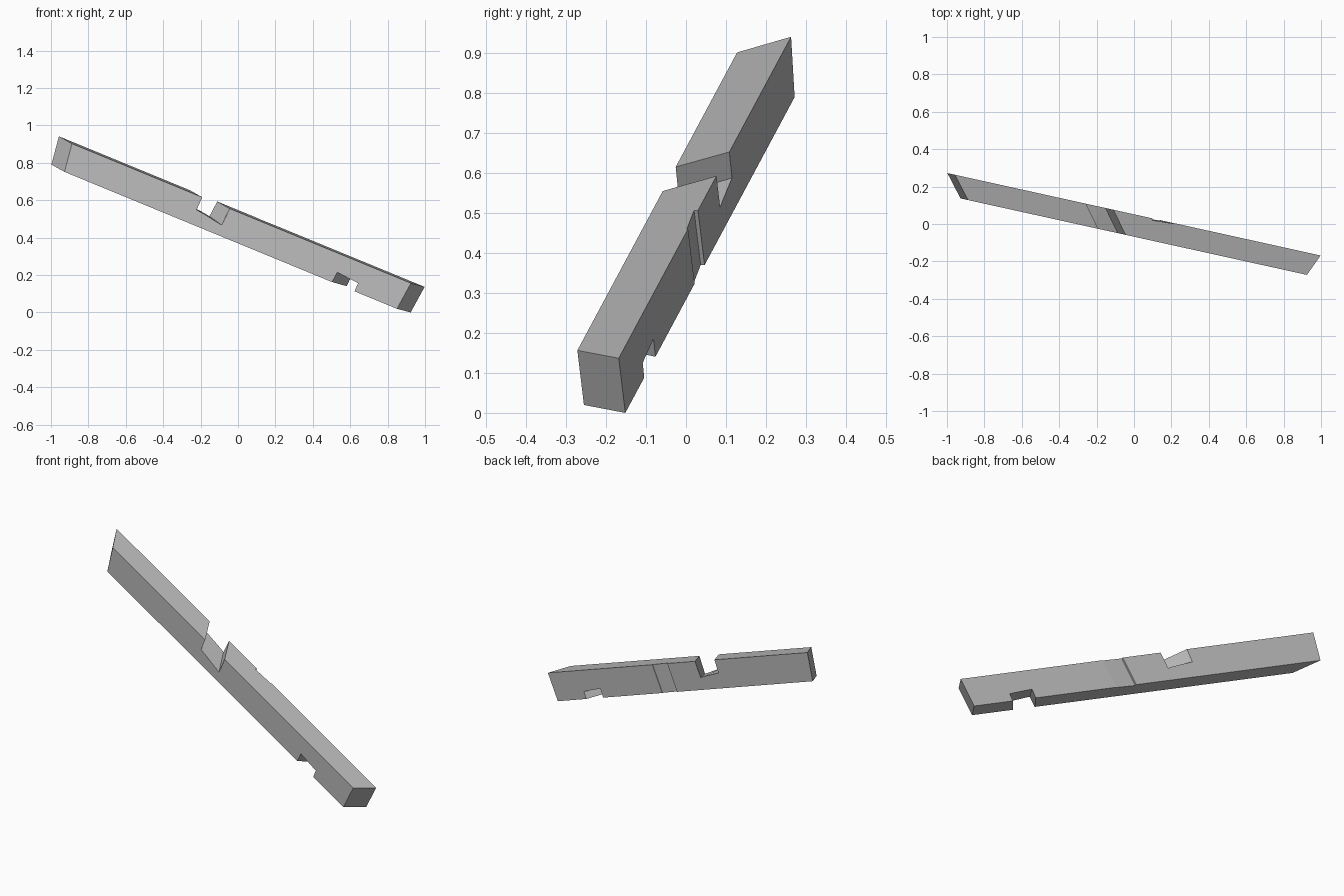
import bpy, bmesh
from mathutils import Matrix, Vector

if "Cube" in bpy.data.objects:
    bpy.data.objects.remove(bpy.data.objects["Cube"], do_unlink=True)

# Beam space: u along the length, v from front to back, t upwards
FRONT, BACK, LOW, HIGH = -0.067, 0.05, 0.3505, 0.506

grey = bpy.data.materials.new("timber_grey")
grey.use_nodes = True
grey.diffuse_color = (0.5, 0.5, 0.5, 1)
grey.node_tree.nodes["Principled BSDF"].inputs["Base Color"].default_value = (0.5, 0.5, 0.5, 1)


def make_object(name, bm):
    bmesh.ops.recalc_face_normals(bm, faces=bm.faces)
    mesh = bpy.data.meshes.new(name)
    bm.to_mesh(mesh)
    bm.free()
    mesh.materials.append(grey)
    obj = bpy.data.objects.new(name, mesh)
    bpy.context.collection.objects.link(obj)
    return obj


def loft(name, ring_a, ring_b):
    """Solid between two matching rings of points."""
    bm = bmesh.new()
    a = [bm.verts.new(p) for p in ring_a]
    b = [bm.verts.new(p) for p in ring_b]
    bm.faces.new(a)
    bm.faces.new(b)
    for i in range(len(a)):
        j = (i + 1) % len(a)
        bm.faces.new((a[i], a[j], b[j], b[i]))
    return make_object(name, bm)


def cross_notch(name, front, back):
    """Skewed notch from its (u, t) outlines on the front and back faces."""
    f = [Vector((u, FRONT, t)) for u, t in front]
    b = [Vector((u, BACK, t)) for u, t in back]
    return loft(name, [p + (p - q) * 0.3 for p, q in zip(f, b)],
                [q + (q - p) * 0.3 for p, q in zip(f, b)])


def peg_hole(name, start, end, radius=0.005):
    start, end = Vector(start), Vector(end)
    axis = end - start
    bm = bmesh.new()
    bmesh.ops.create_cone(bm, cap_ends=True, segments=12, radius1=radius, radius2=radius,
                          depth=axis.length * 1.3)
    turn = axis.to_track_quat('Z', 'Y').to_matrix().to_4x4()
    bm.transform(Matrix.Translation((start + end) / 2) @ turn)
    return make_object(name, bm)


# Beam with skewed end cuts
corners = [(BACK, HIGH), (BACK, LOW), (FRONT, LOW), (FRONT, HIGH)]
beam = loft("timber_brace",
            [(u, v, t) for u, (v, t) in zip((-1.275, -1.257, -1.152, -1.170), corners)],
            [(u, v, t) for u, (v, t) in zip((0.883, 0.863, 0.810, 0.830), corners)])

# Notches across the top and the underside
cutters = [
    cross_notch("top_notch",
                [(-0.399, 0.55), (-0.405, 0.432), (-0.247, 0.408), (-0.237, 0.55)],
                [(-0.499, 0.55), (-0.506, 0.434), (-0.351, 0.417), (-0.337, 0.55)]),
    cross_notch("bottom_notch",
                [(0.423, 0.31), (0.434, 0.409), (0.562, 0.398), (0.558, 0.31)],
                [(0.484, 0.31), (0.490, 0.400), (0.629, 0.391), (0.624, 0.31)]),
]


# Shallow tapering housing on the back
def housing_ring(t):
    lean = (t - HIGH) * 0.13
    return [(-0.109 + lean, 0.040, t), (0.015 + lean, 0.047, t),
            (0.015 + lean, 0.08, t), (-0.109 + lean, 0.08, t)]


cutters.append(loft("back_housing", housing_ring(0.55), housing_ring(0.31)))

# Peg holes: two through each joint
for u, v in ((0.532, -0.026), (0.503, 0.022)):
    cutters.append(peg_hole("bottom_joint_hole", (u, v, HIGH), (u, v, LOW)))
for u, v in ((-0.390, -0.030), (-0.370, 0.026)):
    cutters.append(peg_hole("top_joint_hole", (u, v, 0.44), (u, v, LOW)))
for u in (-0.027, -0.096):
    cutters.append(peg_hole("back_joint_hole", (u, BACK, 0.409), (u - 0.051, FRONT, 0.373)))

# Cut everything out of the beam
bpy.context.view_layer.objects.active = beam
for cutter in cutters:
    cutter.hide_render = True
    mod = beam.modifiers.new("cut", 'BOOLEAN')
    mod.operation = 'DIFFERENCE'
    mod.solver = 'EXACT'
    mod.object = cutter
    bpy.ops.object.modifier_apply(modifier=mod.name)
    bpy.data.objects.remove(cutter, do_unlink=True)

# Tilt the beam into place, centre it and stand it on the ground
along = Vector((0.906, -0.200, -0.373)).normalized()
across = Vector((0, 0, 1)).cross(along).normalized()
up = along.cross(across)
beam.data.transform(Matrix((along, across, up)).transposed().to_4x4())
points = [v.co for v in beam.data.vertices]
low = Vector([min(p[i] for p in points) for i in range(3)])
high = Vector([max(p[i] for p in points) for i in range(3)])
middle = (low + high) / 2
beam.data.transform(Matrix.Translation((-middle.x, -middle.y, -low.z)))
beam.data.update()
